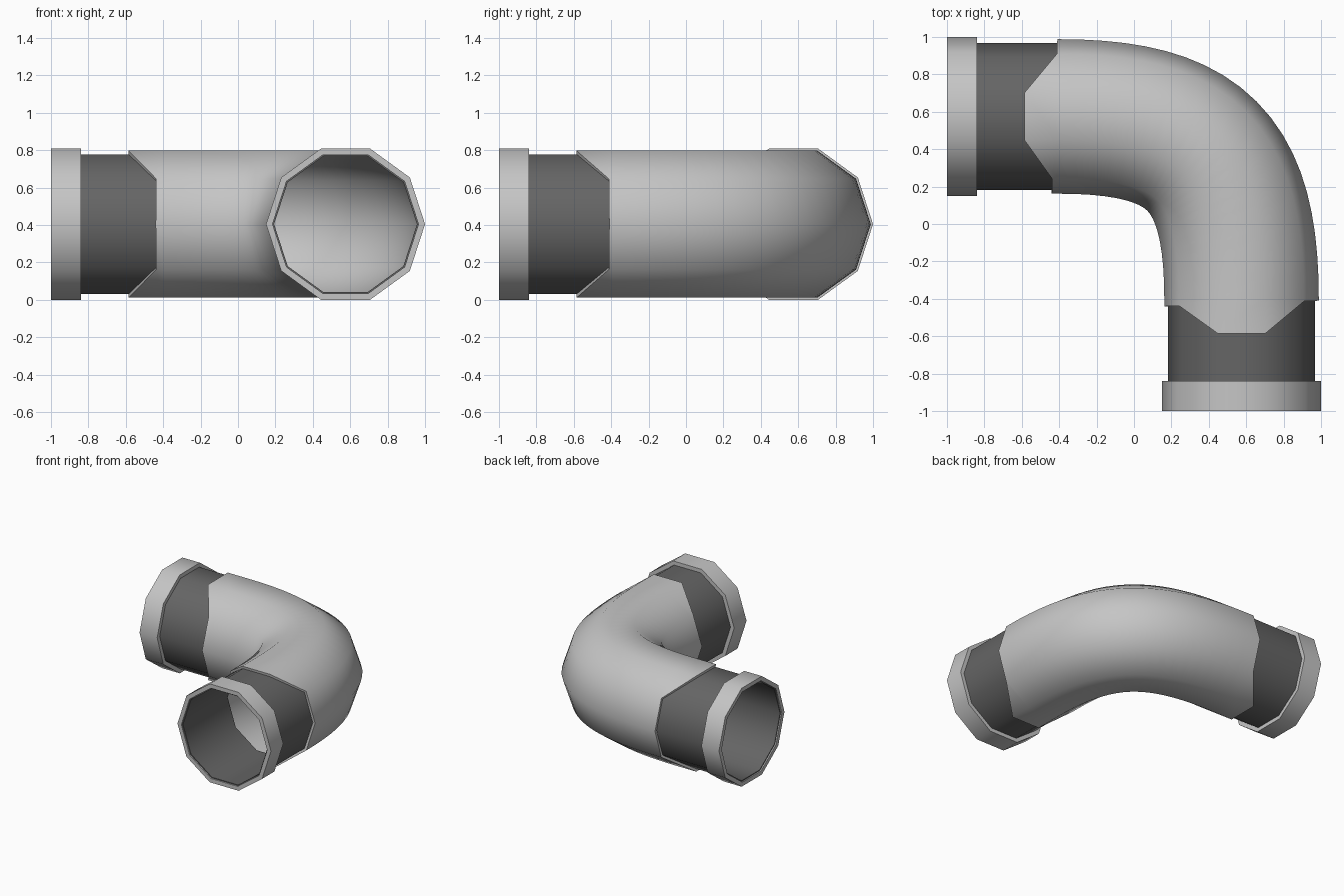
import bpy, bmesh, math
from mathutils import Vector
from mathutils.geometry import interpolate_bezier

cube = bpy.data.objects.get("Cube")
if cube:
    bpy.data.objects.remove(cube)

SIDES = 10
AXIS = 0.575      # offset of both pipe axes
HEIGHT = 0.404    # height of the pipe axes
UP = Vector((0, 0, 1))


def material(name, value):
    m = bpy.data.materials.new(name)
    m.use_nodes = True
    colour = (value, value, value, 1)
    m.diffuse_color = colour
    m.node_tree.nodes["Principled BSDF"].inputs["Base Color"].default_value = colour
    return m


light = material("light grey", 0.56)
dark = material("dark grey", 0.13)


def section(point, tangent, radius, stretch=None):
    """Ten-sided ring across the path; stretch moves corners along the path."""
    side = Vector((-tangent.y, tangent.x, 0))
    ring = []
    for i in range(SIDES):
        a = math.tau * i / SIDES
        c, s = math.cos(a), math.sin(a)
        shift = stretch(c, s) if stretch else 0
        ring.append(point + radius * (c * side + s * UP) + shift * tangent)
    return ring


def hollow_pipe(name, path, outer, inner, mat, stretch=None):
    """Walled pipe: outer skin forward, inner skin back, joined at the rims."""
    stretch = stretch or {}
    rings = [section(p, t, outer, stretch.get(i)) for i, (p, t) in enumerate(path)]
    back = [section(p, t, inner, stretch.get(i)) for i, (p, t) in enumerate(path)]
    rings += back[::-1]
    bm = bmesh.new()
    grid = [[bm.verts.new(v) for v in ring] for ring in rings]
    for a, b in zip(grid, grid[1:] + grid[:1]):
        for j in range(SIDES):
            k = (j + 1) % SIDES
            bm.faces.new((a[j], a[k], b[k], b[j]))
    bmesh.ops.recalc_face_normals(bm, faces=bm.faces)
    mesh = bpy.data.meshes.new(name)
    bm.to_mesh(mesh)
    bm.free()
    mesh.materials.append(mat)
    ob = bpy.data.objects.new(name, mesh)
    bpy.context.collection.objects.link(ob)
    bpy.ops.object.select_all(action='DESELECT')
    ob.select_set(True)
    bpy.context.view_layer.objects.active = ob
    bpy.ops.object.shade_smooth_by_angle(angle=math.radians(50))
    return ob


# Elbow: swept along a curve, with tongues above and below at each end
start, end = Vector((-0.4, AXIS, HEIGHT)), Vector((AXIS, -0.4, HEIGHT))
handle_a, handle_b = Vector((0.335, AXIS, HEIGHT)), Vector((AXIS, 0.335, HEIGHT))
points = interpolate_bezier(start, handle_a, handle_b, end, 21)
path = [(start, Vector((1, 0, 0)))]
for before, p, after in zip(points, points[1:], points[2:]):
    path.append((p, (after - before).normalized()))
path.append((end, Vector((0, -1, 0))))


def tongue(c, s):
    return 0.185 if abs(s) > 0.9 else 0.025 - 0.015 * c


path = [path[0]] + path + [path[-1]]
hollow_pipe("elbow", path, 0.413, 0.393, light,
            {0: lambda c, s: -tongue(c, s), len(path) - 1: tongue})

# Sleeve and end collar on each arm
arms = {
    "front": (Vector((AXIS, 0, HEIGHT)), Vector((0, -1, 0))),
    "right": (Vector((0, AXIS, HEIGHT)), Vector((-1, 0, 0))),
}
for arm, (origin, direction) in arms.items():
    def span(a, b):
        return [(origin + direction * d, direction) for d in (a, b)]
    hollow_pipe(arm + "_sleeve", span(0.41, 0.99), 0.392, 0.382, dark)
    hollow_pipe(arm + "_collar", span(0.84, 1.0), 0.425, 0.39, light)
